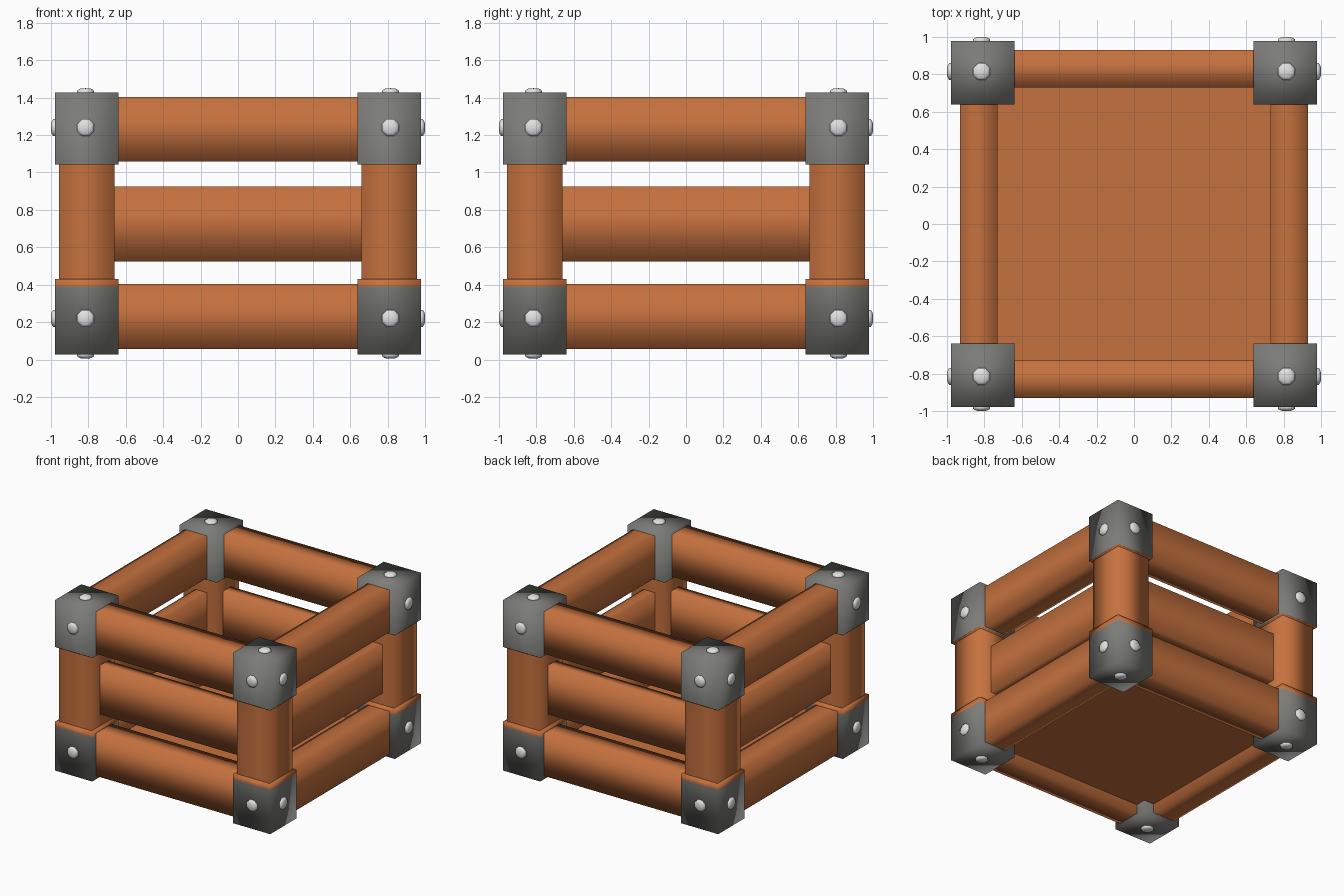
import bpy, bmesh
from math import pi
from mathutils import Matrix, Vector

if "Cube" in bpy.data.objects:
    bpy.data.objects.remove(bpy.data.objects["Cube"])


def material(name, rgb):
    m = bpy.data.materials.new(name)
    m.diffuse_color = (*rgb, 1)
    m.use_nodes = True
    m.node_tree.nodes["Principled BSDF"].inputs["Base Color"].default_value = m.diffuse_color
    return m


WOOD = material("orange wood", (0.56, 0.165, 0.048))
METAL = material("dark grey metal", (0.20, 0.20, 0.19))
RIVET = material("light rivet steel", (0.76, 0.76, 0.76))


def finish(name, bm, mats, smooth=True):
    bmesh.ops.recalc_face_normals(bm, faces=bm.faces)
    for f in bm.faces:
        f.smooth = smooth
    me = bpy.data.meshes.new(name)
    bm.to_mesh(me)
    bm.free()
    for m in mats:
        me.materials.append(m)
    ob = bpy.data.objects.new(name, me)
    bpy.context.collection.objects.link(ob)
    return ob


def box_mesh(lo, hi):
    lo, hi = Vector(lo), Vector(hi)
    bm = bmesh.new()
    bmesh.ops.create_cube(bm, size=1, matrix=Matrix.Translation((lo + hi) / 2)
                          @ Matrix.Diagonal((*(hi - lo), 1)))
    return bm


def beam(name, lo, hi, axis):
    # softly shaded beam; its ends are buried in posts or brackets, so left open
    bm = box_mesh(lo, hi)
    bm.normal_update()
    ends = [f for f in bm.faces if abs(f.normal[axis]) > 0.9]
    bmesh.ops.delete(bm, geom=ends, context='FACES_ONLY')
    finish(name, bm, [WOOD])


def bracket(name, sx, sy, z0, z1, wood_low, wood_high):
    # metal corner block with a thin wooden-coloured rim facing the post
    xs, ys = sorted((sx * 0.64, sx * 0.978)), sorted((sy * 0.64, sy * 0.978))
    bm = box_mesh((xs[0], ys[0], z0), (xs[1], ys[1], z1))
    cut = wood_low if wood_low > z0 else wood_high
    bmesh.ops.bisect_plane(bm, geom=bm.verts[:] + bm.edges[:] + bm.faces[:],
                           plane_co=(0, 0, cut), plane_no=(0, 0, 1))
    for f in bm.faces:
        z = f.calc_center_median().z
        f.material_index = 1 if z < wood_low or z > wood_high else 0
    finish(name, bm, [METAL, WOOD])


def rivet(name, centre, direction):
    # low octagonal dome standing on a bracket face
    bm = bmesh.new()
    rot = Vector(direction).to_track_quat('Z', 'Y').to_matrix().to_4x4()
    rings = []
    for r, h in ((0.05, -0.01), (0.049, 0.010), (0.032, 0.020)):
        rings.append([bm.verts.new(Matrix.Rotation(i * pi / 4 + pi / 8, 3, 'Z') @ Vector((r, 0, h)))
                      for i in range(8)])
    for a, b in zip(rings, rings[1:]):
        for i in range(8):
            j = (i + 1) % 8
            bm.faces.new((a[i], a[j], b[j], b[i]))
    bm.faces.new(rings[0])
    tip = bm.verts.new((0, 0, 0.0225))
    for i in range(8):
        bm.faces.new((rings[2][i], rings[2][(i + 1) % 8], tip))
    bm.transform(Matrix.Translation(centre) @ rot)
    finish(name, bm, [RIVET])


# floor panel
finish("floor_panel", box_mesh((-0.76, -0.76, 0.13), (0.76, 0.76, 0.20)), [WOOD], False)

# rails and recessed middle slats on all four sides
H = 0.75
for level, z0, z1, inner, outer in (("bottom_rail", 0.055, 0.405, 0.73, 0.93),
                                    ("middle_slat", 0.525, 0.925, 0.745, 0.85),
                                    ("top_rail", 1.058, 1.403, 0.73, 0.93)):
    for side, s in (("near", -1), ("far", 1)):
        a, b = sorted((s * inner, s * outer))
        beam(f"{level}_x_{side}", (-H, a, z0), (H, b, z1), 0)
        beam(f"{level}_y_{side}", (a, -H, z0), (b, H, z1), 1)

# corner posts, brackets and rivets
for sx in (-1, 1):
    for sy in (-1, 1):
        tag = ("left" if sx < 0 else "right") + ("_front" if sy < 0 else "_back")
        xs, ys = sorted((sx * 0.66, sx * 0.957)), sorted((sy * 0.66, sy * 0.957))
        beam(f"post_{tag}", (xs[0], ys[0], 0.2), (xs[1], ys[1], 1.25), 2)
        bracket(f"lower_bracket_{tag}", sx, sy, 0.027, 0.43, 0, 0.39)
        bracket(f"upper_bracket_{tag}", sx, sy, 1.042, 1.428, 1.046, 9)
        for level, zc, face, d in (("lower", 0.22, 0.027, -1), ("upper", 1.24, 1.428, 1)):
            c = 0.815
            rivet(f"{level}_side_rivet_{tag}", (sx * 0.978, sy * c, zc), (sx, 0, 0))
            rivet(f"{level}_face_rivet_{tag}", (sx * c, sy * 0.978, zc), (0, sy, 0))
            rivet(f"{level}_end_rivet_{tag}", (sx * c, sy * c, face), (0, 0, d))
